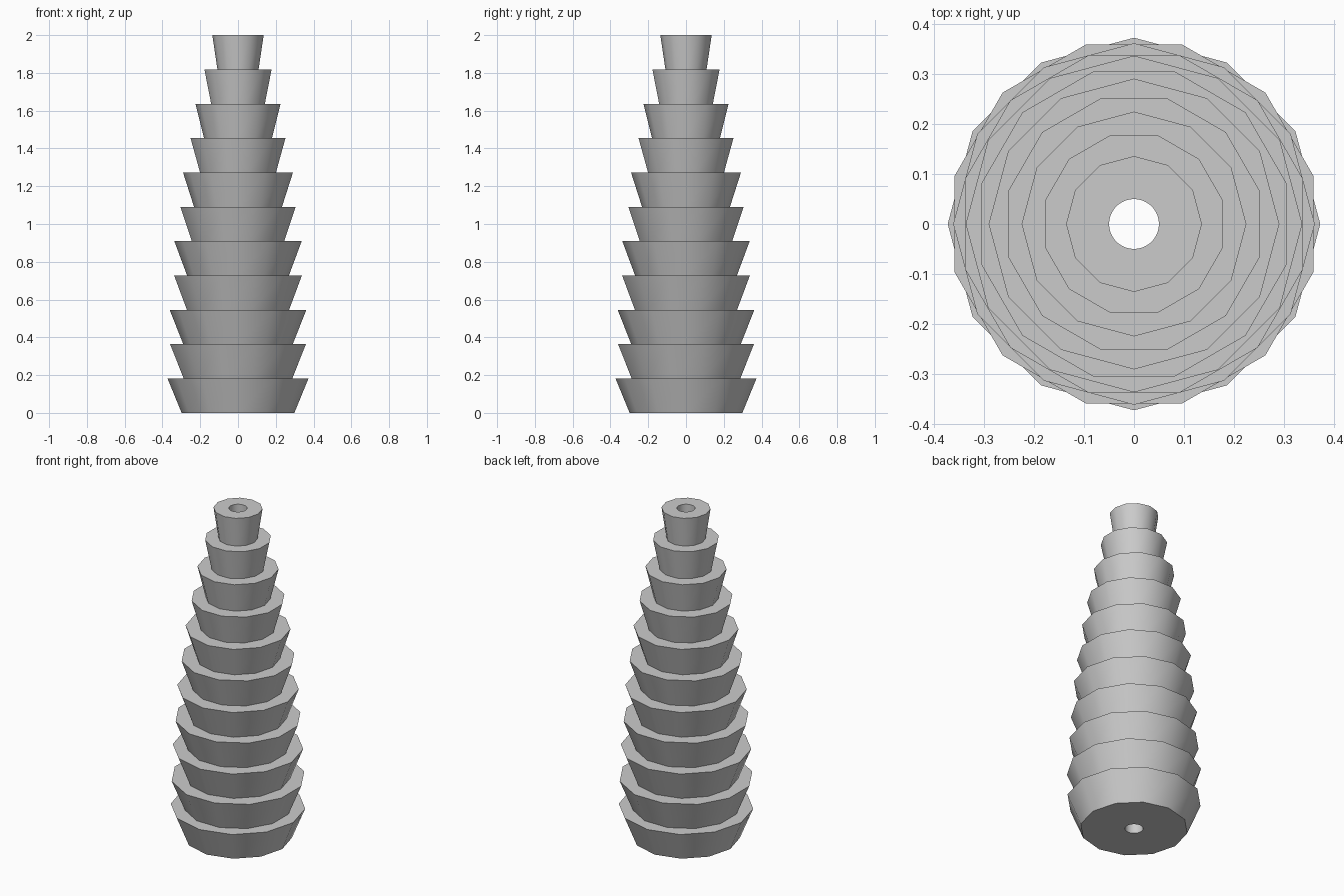
import bpy, bmesh
from math import pi, sin, cos, radians

cube = bpy.data.objects.get("Cube")
if cube:
    bpy.data.objects.remove(cube)

GREY = (0.6, 0.6, 0.6, 1)
mat = bpy.data.materials.new("plain grey")
mat.use_nodes = True
mat.diffuse_color = GREY
mat.node_tree.nodes["Principled BSDF"].inputs["Base Color"].default_value = GREY

SIDES, SPLIT = 12, 3          # outer sides, bore segments per outer side
BORE, TAPER = 0.05, 0.8
RADII = [0.373, 0.372, 0.362, 0.35, 0.337, 0.316, 0.291, 0.26, 0.225, 0.184, 0.136]
HEIGHT = 2 / len(RADII)


def ring(bm, radius, z, count, turn):
    return [bm.verts.new((radius * cos(turn + 2 * pi * i / count),
                          radius * sin(turn + 2 * pi * i / count), z))
            for i in range(count)]


def tier(name, radius, z, turn):
    """Twelve-sided cup, wider at the top, with a round bore through it."""
    bm = bmesh.new()
    count = SIDES * SPLIT
    low, high = (ring(bm, r, h, SIDES, turn)
                 for r, h in ((radius * TAPER, z), (radius, z + HEIGHT)))
    bore_low, bore_high = (ring(bm, BORE, h, count, turn) for h in (z, z + HEIGHT))
    for i in range(SIDES):
        j = (i + 1) % SIDES
        bm.faces.new((low[i], low[j], high[j], high[i]))
        # top and bottom caps around the bore
        arc = [(i * SPLIT + k) % count for k in range(SPLIT, -1, -1)]
        bm.faces.new([high[i], high[j]] + [bore_high[k] for k in arc])
        bm.faces.new(([low[i], low[j]] + [bore_low[k] for k in arc])[::-1])
    for i in range(count):
        j = (i + 1) % count
        bm.faces.new((bore_low[j], bore_low[i], bore_high[i], bore_high[j]))
    mesh = bpy.data.meshes.new(name)
    bm.to_mesh(mesh)
    bm.free()
    mesh.materials.append(mat)
    obj = bpy.data.objects.new(name, mesh)
    bpy.context.collection.objects.link(obj)
    return obj


# stacked tiers, every second one turned by half a side
bpy.ops.object.select_all(action='DESELECT')
for n, radius in enumerate(RADII):
    obj = tier(f"tier_{n + 1}", radius, n * HEIGHT, (n % 2) * pi / SIDES)
    obj.select_set(True)
    bpy.context.view_layer.objects.active = obj
bpy.ops.object.shade_smooth_by_angle(angle=radians(35))
